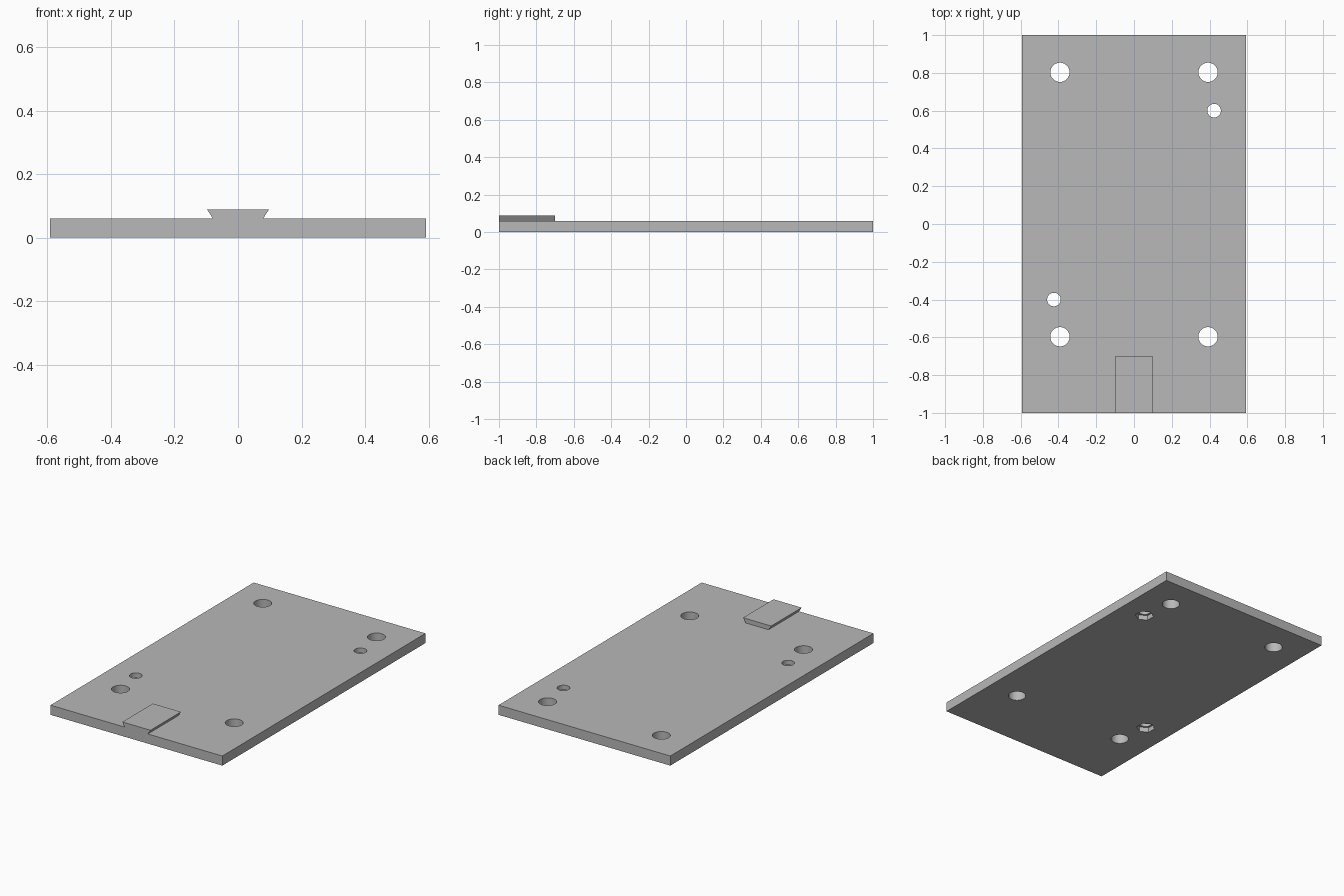
import bpy
import bmesh
import math

cube = bpy.data.objects.get("Cube")
if cube:
    bpy.data.objects.remove(cube, do_unlink=True)

HALF_X, HALF_Y, THICK = 0.592, 1.0, 0.06

grey = bpy.data.materials.new("plain grey")
grey.use_nodes = True
colour = (0.48, 0.48, 0.48, 1)
grey.diffuse_color = colour
grey.node_tree.nodes["Principled BSDF"].inputs["Base Color"].default_value = colour


def prism(name, outline, to_point, start, end):
    """Extrude a closed outline between two depths."""
    bm = bmesh.new()
    rings = [[bm.verts.new(to_point(a, b, d)) for a, b in outline] for d in (start, end)]
    bm.faces.new(rings[0])
    bm.faces.new(rings[1])
    n = len(outline)
    for i in range(n):
        j = (i + 1) % n
        bm.faces.new((rings[0][i], rings[0][j], rings[1][j], rings[1][i]))
    bmesh.ops.recalc_face_normals(bm, faces=bm.faces)
    mesh = bpy.data.meshes.new(name)
    bm.to_mesh(mesh)
    bm.free()
    mesh.materials.append(grey)
    obj = bpy.data.objects.new(name, mesh)
    bpy.context.collection.objects.link(obj)
    return obj


def upright(a, b, d):
    return (a, b, d)


def along_y(a, b, d):
    return (a, d, b)


def polygon(x, y, radius, sides):
    # first corner points along y
    steps = [math.tau * i / sides for i in range(sides)]
    return [(x + radius * math.sin(t), y + radius * math.cos(t)) for t in steps]


# Base plate
plate = prism("base_plate", [(-HALF_X, -HALF_Y), (HALF_X, -HALF_Y),
                             (HALF_X, HALF_Y), (-HALF_X, HALF_Y)], upright, 0, THICK)

# Four mounting holes, two screw holes with hexagonal nut pockets underneath
cutters = []
for x in (-0.392, 0.392):
    for y in (-0.597, 0.803):
        cutters.append(prism("mounting_hole", polygon(x, y, 0.051, 48), upright, -0.1, 0.2))
for x, y in ((0.424, 0.6), (-0.424, -0.4)):
    cutters.append(prism("nut_pocket", polygon(x, y, 0.054, 6), upright, -0.1, 0.03))
    cutters.append(prism("screw_hole", polygon(x, y, 0.036, 48), upright, -0.12, 0.2))

bpy.ops.object.select_all(action="DESELECT")
bpy.context.view_layer.objects.active = plate
plate.select_set(True)
for cutter in cutters:
    cutter.hide_render = True
    mod = plate.modifiers.new("cut", "BOOLEAN")
    mod.operation = "DIFFERENCE"
    mod.solver = "EXACT"
    mod.object = cutter
    bpy.ops.object.modifier_apply(modifier=mod.name)
    bpy.data.objects.remove(cutter, do_unlink=True)
bpy.ops.object.shade_smooth_by_angle(angle=math.radians(30))

# Dovetail tab at the front edge
prism("dovetail_tab", [(-0.079, THICK), (0.079, THICK), (0.097, 0.088), (-0.097, 0.088)],
      along_y, -HALF_Y, -0.7)
